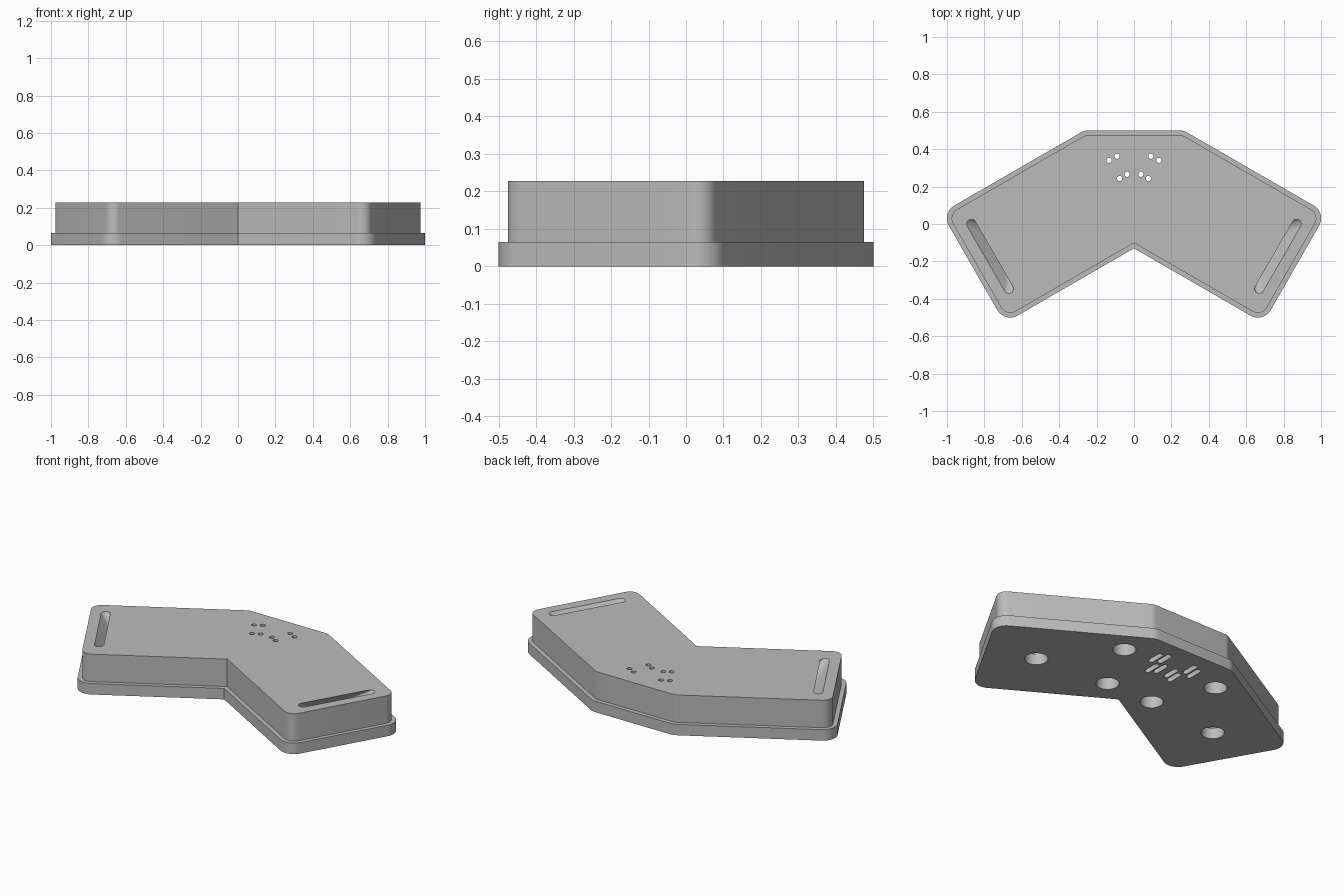
import bpy, bmesh, math
from mathutils import Vector

cube = bpy.data.objects.get("Cube")
if cube:
    bpy.data.objects.remove(cube, do_unlink=True)

GREY = (0.5, 0.5, 0.5, 1)
mat = bpy.data.materials.new("plain grey")
mat.use_nodes = True
mat.diffuse_color = GREY
mat.node_tree.nodes["Principled BSDF"].inputs["Base Color"].default_value = GREY

BASE_TOP, TOP = 0.065, 0.228
BASE_R, BODY_R = 0.08, 0.055


def loft(bm, rings):
    """Closed solid through matching rings of points."""
    loops = [[bm.verts.new(p) for p in ring] for ring in rings]
    for a, b in zip(loops, loops[1:]):
        for i in range(len(a)):
            j = (i + 1) % len(a)
            bm.faces.new((a[i], a[j], b[j], b[i]))
    bm.faces.new(loops[0][::-1])
    bm.faces.new(loops[-1])


def make(name, solids):
    bm = bmesh.new()
    for rings in solids:
        loft(bm, rings)
    bmesh.ops.recalc_face_normals(bm, faces=bm.faces)
    me = bpy.data.meshes.new(name)
    bm.to_mesh(me)
    bm.free()
    me.materials.append(mat)
    ob = bpy.data.objects.new(name, me)
    bpy.context.collection.objects.link(ob)
    return ob


def outline(r, z):
    """Bent outline with rounded corners and a sharp inner corner."""
    pts = [(0, -0.13 + (BASE_R - r) / math.cos(math.pi / 6))]
    for cx, cy, a0, a1, n in ((0.662, -0.42, -120, -30, 12),
                              (0.92, 0.03, -30, 60, 12),
                              (0.244, 0.42, 60, 90, 5)):
        for i in range(n + 1):
            a = math.radians(a0 + (a1 - a0) * i / n)
            pts.append((cx + r * math.cos(a), cy + r * math.sin(a)))
    pts += [(-x, y) for x, y in reversed(pts[1:])]
    return [(x, y, z) for x, y in pts]


def stadium(cx, cy, z, r, half=0, angle=0, n=32):
    """Ring shaped as a slot, or a circle when half is zero."""
    d = Vector((math.cos(angle), math.sin(angle), 0))
    s = Vector((-d.y, d.x, 0))
    ring = []
    for i in range(n):
        t = 2 * math.pi * (i + 0.5) / n
        shift = half if math.cos(t) > 0 else -half
        ring.append(Vector((cx, cy, z)) + d * (shift + r * math.cos(t)) + s * r * math.sin(t))
    return ring


def pocket(x, y, r, z0, z1, half=0, angle=0, n=32):
    return [stadium(x, y, z, r, half, angle, n) for z in (z0, z1)]


# Stepped enclosure
case = make("enclosure", [[outline(BASE_R, 0), outline(BASE_R, BASE_TOP),
                           outline(BODY_R, BASE_TOP), outline(BODY_R, TOP)]])

feet, tunnels, pins, pin_slots = [], [], [], []
for side in (1, -1):
    # Round blind pockets underneath
    for x, y in ((0.32, 0.30), (0.155, -0.037)):
        feet.append(pocket(side * x, y, 0.0625, -0.05, 0.13))
    # Round opening below blending into a slanted slot on top
    ang = math.radians(90 - side * 30)
    hole = (side * 0.62, -0.08)
    slot = (side * 0.77, -0.173)
    tunnels.append([stadium(*hole, -0.05, 0.0625, 0, ang),
                    stadium(*hole, BASE_TOP, 0.0625, 0, ang),
                    stadium(*slot, TOP, 0.025, 0.2, ang),
                    stadium(*slot, TOP + 0.05, 0.025, 0.2, ang)])
    # Small through holes, each with a narrow recess underneath
    for x, y in ((0.133, 0.34), (0.09, 0.362), (0.037, 0.266), (0.077, 0.243)):
        pins.append(pocket(side * x, y, 0.014, -0.05, TOP + 0.05, n=16))
        pin_slots.append(pocket(side * x, y, 0.0155, -0.05, 0.06, 0.037, math.pi / 2, 16))

# Cut the openings
bpy.context.view_layer.objects.active = case
for name, solids in (("foot_cutter", feet), ("tunnel_cutter", tunnels),
                     ("pin_cutter", pins), ("recess_cutter", pin_slots)):
    cutter = make(name, solids)
    cutter.hide_render = True
    mod = case.modifiers.new(name, 'BOOLEAN')
    mod.operation = 'DIFFERENCE'
    mod.solver = 'EXACT'
    mod.object = cutter
    bpy.ops.object.modifier_apply(modifier=mod.name)
    bpy.data.objects.remove(cutter, do_unlink=True)

bpy.ops.object.select_all(action='DESELECT')
case.select_set(True)
bpy.ops.object.shade_smooth_by_angle(angle=math.radians(25))
